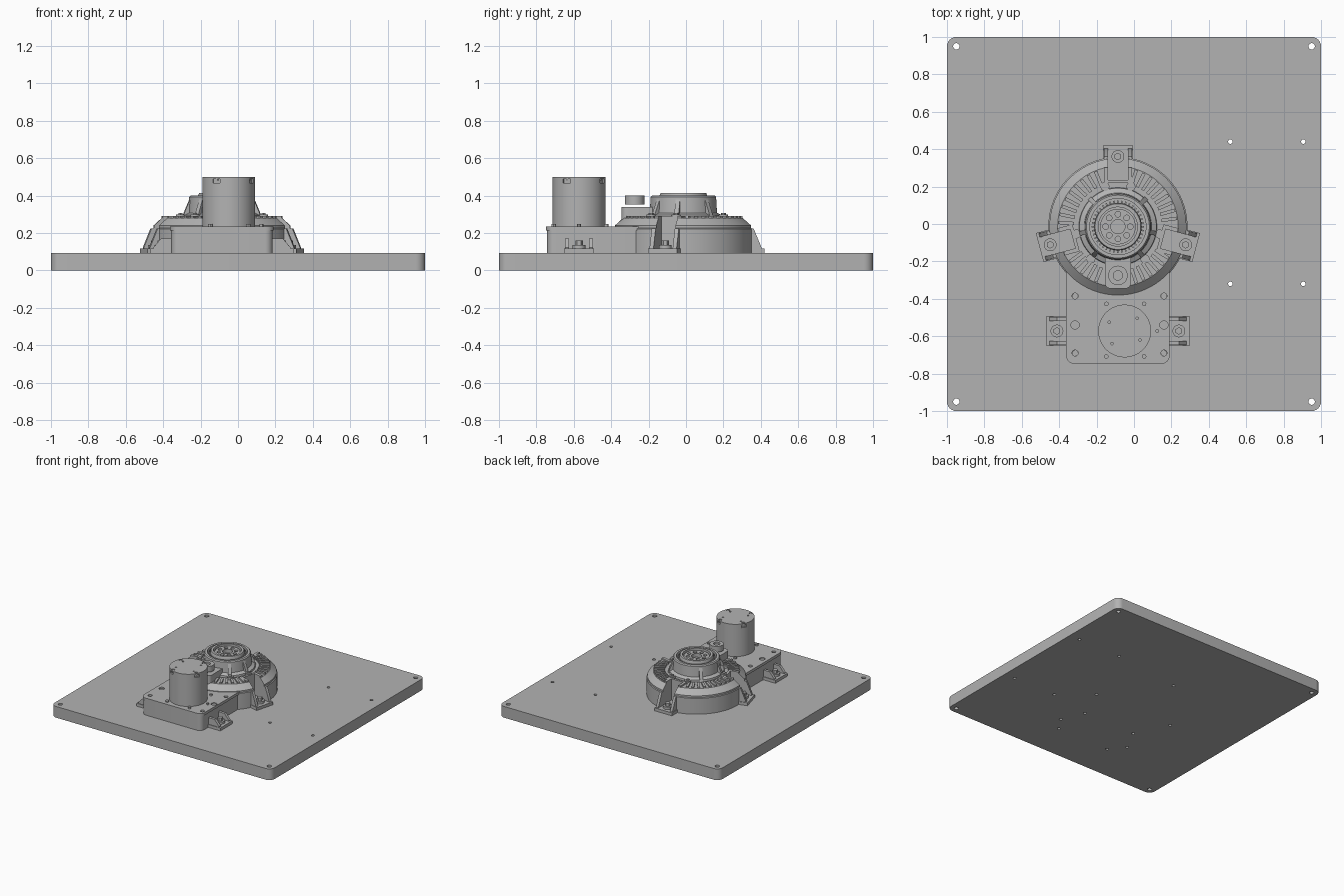
import bpy, bmesh
from math import cos, sin, pi, radians
from mathutils import Matrix, Vector

if "Cube" in bpy.data.objects:
    bpy.data.objects.remove(bpy.data.objects["Cube"])

grey = bpy.data.materials.new("plain grey")
grey.use_nodes = True
colour = (0.45, 0.45, 0.45, 1)
grey.diffuse_color = colour
grey.node_tree.nodes["Principled BSDF"].inputs["Base Color"].default_value = colour

GX, GY = -0.086, -0.014      # gear housing axis
MX, MY = -0.05, -0.572       # motor axis
BASE = 0.092                 # top of the base plate
DECK = 0.235                 # top of the gearbox
FEET = (90, 195, 345)


def finish(name, bm):
    bmesh.ops.recalc_face_normals(bm, faces=bm.faces)
    mesh = bpy.data.meshes.new(name)
    bm.to_mesh(mesh)
    bm.free()
    obj = bpy.data.objects.new(name, mesh)
    bpy.context.collection.objects.link(obj)
    mesh.materials.append(grey)
    return obj


def smooth(obj):
    bpy.ops.object.select_all(action="DESELECT")
    obj.select_set(True)
    bpy.context.view_layer.objects.active = obj
    bpy.ops.object.shade_smooth_by_angle(angle=radians(30))
    return obj


def cyl(bm, x, y, z0, z1, r, n=24, r2=None):
    bmesh.ops.create_cone(bm, cap_ends=True, segments=n, radius1=r,
                          radius2=r if r2 is None else r2, depth=z1 - z0,
                          matrix=Matrix.Translation((x, y, (z0 + z1) / 2)))


def box(bm, x0, x1, y0, y1, z0, z1, frame=Matrix(), bevel=0):
    m = frame @ Matrix.Translation(((x0 + x1) / 2, (y0 + y1) / 2, (z0 + z1) / 2)) \
        @ Matrix.Diagonal((x1 - x0, y1 - y0, z1 - z0, 1))
    verts = bmesh.ops.create_cube(bm, size=1, matrix=m)["verts"]
    if bevel:
        edges = [e for e in {e for v in verts for e in v.link_edges}
                 if abs(e.verts[0].co.z - e.verts[1].co.z) > 0.01]
        bmesh.ops.bevel(bm, geom=edges, offset=bevel, segments=6, affect="EDGES", profile=0.5)


def prism(bm, profile, y0, y1, frame):
    """Extrude an x-z profile sideways."""
    face = bm.faces.new([bm.verts.new(frame @ Vector((x, y0, z))) for x, z in profile])
    side = frame.to_3x3() @ Vector((0, y1 - y0, 0))
    moved = bmesh.ops.extrude_face_region(bm, geom=[face])["geom"]
    bmesh.ops.translate(bm, vec=side, verts=[v for v in moved if isinstance(v, bmesh.types.BMVert)])
    bm.faces.ensure_lookup_table()


def lathe(name, profile, x, y, n=96):
    bm = bmesh.new()
    verts = [bm.verts.new((r, 0, z)) for r, z in profile]
    edges = [bm.edges.new(pair) for pair in zip(verts, verts[1:])]
    bmesh.ops.spin(bm, geom=verts + edges, axis=(0, 0, 1), cent=(0, 0, 0),
                   angle=2 * pi, steps=n, use_duplicate=False)
    bmesh.ops.remove_doubles(bm, verts=bm.verts, dist=1e-4)
    bmesh.ops.translate(bm, vec=(x, y, 0), verts=bm.verts)
    return finish(name, bm)


def cut(obj, bm):
    """Subtract a bmesh of separate solids, then drop it."""
    cutter = finish("cutter", bm)
    cutter.hide_render = True
    mod = obj.modifiers.new("cut", "BOOLEAN")
    mod.operation, mod.solver, mod.object = "DIFFERENCE", "EXACT", cutter
    bpy.context.view_layer.objects.active = obj
    bpy.ops.object.modifier_apply(modifier="cut")
    bpy.data.objects.remove(cutter)
    return smooth(obj)


def polar(r, degrees, x=GX, y=GY):
    return x + r * cos(radians(degrees)), y + r * sin(radians(degrees))


def turn(degrees, x=GX, y=GY):
    return Matrix.Translation((x, y, 0)) @ Matrix.Rotation(radians(degrees), 4, "Z")


gear_bolts = [(x, y) for x in (-0.315, 0.16) for y in (-0.385, -0.69)]

# Base plate with through holes
bm = bmesh.new()
box(bm, -1, 1, -1, 1, 0, BASE, bevel=0.05)
plate = finish("base_plate", bm)
bm = bmesh.new()
for sx in (-1, 1):
    for sy in (-1, 1):
        cyl(bm, sx * 0.95, sy * 0.95, -0.1, 0.2, 0.017)
for x in (0.515, 0.905):
    for y in (0.44, -0.32):
        cyl(bm, x, y, -0.1, 0.2, 0.012)
for x, y in gear_bolts:
    cyl(bm, x, y, -0.1, 0.2, 0.012)
for a in FEET:
    cyl(bm, *polar(0.375, a), -0.1, 0.08, 0.012)
for x in (-0.412, 0.24):
    cyl(bm, x, -0.572, -0.1, 0.08, 0.012)
cut(plate, bm)

# Round gear housing with a pocket above each foot
housing = lathe("gear_housing", [(0, BASE), (0.372, BASE), (0.372, 0.222), (0.366, 0.226),
                                 (0.366, 0.24), (0.322, 0.28), (0, 0.28)], GX, GY)
bm = bmesh.new()
for a in FEET:
    box(bm, 0.25, 0.5, -0.053, 0.053, BASE + 0.024, 0.4, turn(a))
cut(housing, bm)

# Pocket rims, radial fins and lugs on the housing top
bm = bmesh.new()
for a in FEET:
    f = turn(a)
    box(bm, 0.232, 0.25, -0.075, 0.075, 0.27, 0.292, f)
    for s in (-1, 1):
        box(bm, 0.232, 0.315, s * 0.064 - 0.011, s * 0.064 + 0.011, 0.27, 0.292, f)
for a in range(0, 360, 8):
    gap = min(abs((a - b + 180) % 360 - 180) for b in FEET + (270,))
    if gap > 15:
        box(bm, 0.235, 0.318, -0.009, 0.009, 0.27, 0.292, turn(a))
smooth(finish("housing_fins", bm))
bm = bmesh.new()
for a in (72, 108, 190, 350, 230, 310):
    cyl(bm, *polar(0.225, a), 0.27, 0.3, 0.024)
    cyl(bm, *polar(0.225, a), 0.3, 0.308, 0.013, 6)
smooth(finish("housing_lugs", bm))

# Mounting feet: pad, two gussets, boss and bolt
def foot(bm, frame, inner, bolt, outer, top):
    box(bm, inner, outer, -0.08, 0.08, BASE - 0.002, BASE + 0.024, frame)
    for s in (-1, 1):
        prism(bm, [(inner, BASE), (outer - 0.015, BASE), (outer - 0.015, BASE + 0.03),
                   (bolt, top), (inner, top)], s * 0.064 - 0.011, s * 0.064 + 0.011, frame)
    x, y, _ = frame @ Vector((bolt, 0, 0))
    cyl(bm, x, y, BASE, 0.135, 0.034)
    cyl(bm, x, y, 0.135, 0.16, 0.02, 6)


for label, a in zip(("rear", "right", "left"), FEET):
    bm = bmesh.new()
    foot(bm, turn(a), 0.26, 0.375, 0.433, 0.225)
    smooth(finish(label + "_housing_foot", bm))
for label, a in (("left", 0), ("right", 180)):
    bm = bmesh.new()
    foot(bm, turn(a, GX, -0.572), 0.24, 0.326, 0.382, 0.17)
    smooth(finish(label + "_gearbox_foot", bm))

# Gearbox: body and overhanging deck with bolt holes
bm = bmesh.new()
box(bm, -0.357, 0.185, -0.742, -0.2, BASE, 0.215, bevel=0.04)
body = finish("gearbox_body", bm)
bm = bmesh.new()
box(bm, -0.363, 0.191, -0.748, -0.2, 0.213, DECK, bevel=0.045)
deck = finish("gearbox_deck", bm)
for part in (body, deck):
    bm = bmesh.new()
    for x, y in gear_bolts:
        cyl(bm, x, y, -0.1, 0.5, 0.016)
    if part is deck:
        for x in (-0.315, 0.16):
            cyl(bm, x, -0.54, 0.224, 0.5, 0.022)
    cut(part, bm)
bm = bmesh.new()
for x in (-0.148, 0.054):
    for y in (-0.427, -0.708):
        cyl(bm, x, y, DECK - 0.01, DECK + 0.012, 0.012, 12)
cyl(bm, 0.125, -0.572, DECK - 0.01, DECK + 0.012, 0.01, 12)
for x, y in gear_bolts:
    cyl(bm, x, y, 0.17, 0.2, 0.016, 12)
smooth(finish("gearbox_screws", bm))

# Motor with end screws and side slots
bm = bmesh.new()
cyl(bm, MX, MY, DECK - 0.005, 0.5, 0.141, 96)
motor = finish("motor", bm)
bm = bmesh.new()
for a in (62, 152, 242, 332):
    box(bm, 0.13, 0.16, -0.022, 0.022, 0.468, 0.488, turn(a, MX, MY))
    cyl(bm, *polar(0.128, a, MX, MY), 0.492, 0.55, 0.013, 16)
for a in (45, 150, 225, 330):
    cyl(bm, *polar(0.095, a, MX, MY), 0.485, 0.55, 0.007, 12)
cut(motor, bm)
bm = bmesh.new()
for a in (62, 152, 242, 332):
    cyl(bm, *polar(0.128, a, MX, MY), 0.48, 0.496, 0.008, 6)
smooth(finish("motor_screws", bm))

# Front boss on the housing
BX, BY = GX, -0.275
bm = bmesh.new()
box(bm, BX - 0.07, BX + 0.07, BY - 0.07, BY + 0.13, 0.26, 0.34, bevel=0.03)
cyl(bm, BX, BY, 0.34, 0.352, 0.046, 32)
cyl(bm, BX, BY, 0.352, 0.4, 0.052, 32)
boss = finish("front_boss", bm)
bm = bmesh.new()
cyl(bm, BX, BY, 0.385, 0.45, 0.025)
cut(boss, bm)

# Output collar, groove, toothed ring and hub
smooth(lathe("output_collar", [(0, 0.27), (0.21, 0.27), (0.206, 0.295), (0.18, 0.308), (0.175, 0.392),
                               (0.168, 0.4), (0.15, 0.4), (0.15, 0.36), (0, 0.36)], GX, GY))
bm = bmesh.new()
for a in (45, 135, 190, 350, 230, 310):
    prism(bm, [(0.16, 0.28), (0.215, 0.28), (0.205, 0.31), (0.175, 0.38), (0.16, 0.38)],
          -0.012, 0.012, turn(a))
smooth(finish("collar_ribs", bm))
smooth(lathe("output_ring", [(0.127, 0.35), (0.127, 0.402), (0.122, 0.413), (0.104, 0.413),
                             (0.104, 0.35), (0.127, 0.35)], GX, GY))
bm = bmesh.new()
for a in range(0, 360, 9):
    box(bm, 0.125, 0.14, -0.004, 0.004, 0.355, 0.39, turn(a))
smooth(finish("ring_teeth", bm))
hub = lathe("output_hub", [(0, 0.35), (0.095, 0.35), (0.095, 0.4), (0, 0.4)], GX, GY)
bm = bmesh.new()
cyl(bm, GX, GY, 0.37, 0.5, 0.038, 32)
for a in range(0, 360, 45):
    cyl(bm, *polar(0.066, a), 0.38, 0.5, 0.015, 16)
cut(hub, bm)
